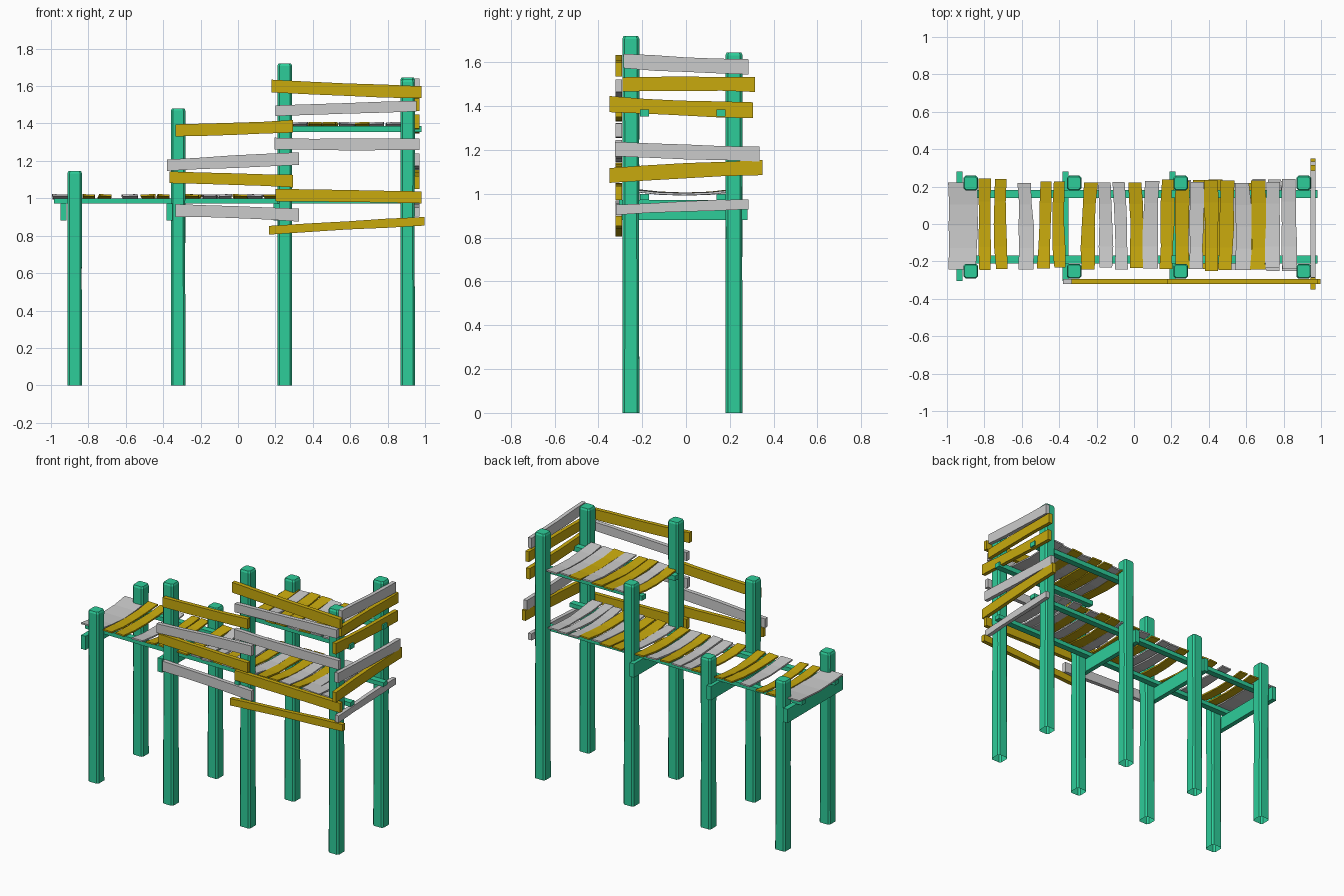
import bpy, bmesh, math, random
from mathutils import Vector

if "Cube" in bpy.data.objects:
    bpy.data.objects.remove(bpy.data.objects["Cube"])

random.seed(4)

def mat(name, c):
    m = bpy.data.materials.new(name)
    m.diffuse_color = (*c, 1)
    m.use_nodes = True
    m.node_tree.nodes["Principled BSDF"].inputs["Base Color"].default_value = m.diffuse_color
    return m

GREEN = mat("green paint", (0.027, 0.61, 0.32))
GOLD = mat("gold paint", (0.58, 0.40, 0.004))
GREY = mat("light grey paint", (0.60, 0.60, 0.60))
COL = {"o": GOLD, "g": GREY}

def loft(name, rings, material, cap_start=True):
    """Skin a list of equal-length point rings and cap the ends."""
    bm = bmesh.new()
    vs = [[bm.verts.new(p) for p in r] for r in rings]
    n = len(vs[0])
    for a, b in zip(vs, vs[1:]):
        for i in range(n):
            bm.faces.new((a[i], a[(i + 1) % n], b[(i + 1) % n], b[i]))
    if cap_start:
        bm.faces.new(vs[0][::-1])
    bm.faces.new(vs[-1])
    bmesh.ops.recalc_face_normals(bm, faces=bm.faces)
    me = bpy.data.meshes.new(name)
    bm.to_mesh(me)
    bm.free()
    me.materials.append(material)
    ob = bpy.data.objects.new(name, me)
    bpy.context.collection.objects.link(ob)
    return ob

def plank(name, p0, p1, wide, thick, material, sag=0.0, jitter=0.0, segs=4):
    """Board from p0 to p1 with half-extent vectors wide and thick; sag drops the middle."""
    p0, p1, wide, thick = map(Vector, (p0, p1, wide, thick))
    rings = []
    bend = random.uniform(-jitter, jitter)
    for k in range(segs + 1):
        t = k / segs
        arch = 4 * t * (1 - t)
        c = p0.lerp(p1, t) - Vector((0, 0, sag * arch)) + wide.normalized() * bend * arch
        w = wide * (1 + random.uniform(-1, 1) * jitter / wide.length * 0.5)
        rings.append([c + w + thick, c - w + thick, c - w - thick, c + w - thick])
    return loft(name, rings, material)

# posts: chamfered square section, small bevelled top, open foot
def post(name, x, y, h, r=0.039):
    rings = []
    for z, s in ((0, 1), (h * 0.5, 0.96), (h - 0.012, 1), (h, 0.86)):
        q, c = r * s, r * s * 0.72
        rings.append([(x + a, y + b, z) for a, b in
                      ((q, c), (c, q), (-c, q), (-q, c), (-q, -c), (-c, -q), (c, -q), (q, -c))])
    loft(name, rings, GREEN, cap_start=False)

POSTS = [(-0.873, 1.145, 1.135), (-0.32, 1.48, 1.14), (0.25, 1.72, 1.48), (0.907, 1.635, 1.645)]
for x, hf, hb in POSTS:
    post("front_post", x, -0.252, hf)
    post("back_post", x, 0.219, hb)

# cross beams bolted to the left of the post pairs
for x in (-0.932, -0.365, 0.205):
    plank("cross_beam", (x, -0.305, 0.927), (x, 0.28, 0.927), (0, 0, 0.046), (0.016, 0, 0), GREEN)

# long rails under both decks
for y in (-0.19, 0.16):
    plank("lower_rail", (-0.985, y, 0.985), (0.98, y, 0.985), (0, 0, 0.014), (0, 0.021, 0), GREEN)
    plank("upper_rail", (0.2, y, 1.37), (0.98, y, 1.37), (0, 0, 0.016), (0, 0.021, 0), GREEN)

# deck slats: (x min, x max, colour)
LOWER = [(-0.995, -0.84, "g"), (-0.83, -0.765, "o"), (-0.742, -0.677, "o"), (-0.62, -0.545, "g"),
         (-0.51, -0.445, "o"), (-0.43, -0.365, "o"), (-0.275, -0.2, "o"), (-0.19, -0.12, "g"),
         (-0.11, -0.04, "g"), (-0.025, 0.042, "o"), (0.055, 0.13, "g"), (0.142, 0.21, "o"),
         (0.23, 0.30, "g"), (0.31, 0.385, "o"), (0.395, 0.465, "o"), (0.475, 0.55, "g"),
         (0.56, 0.63, "o"), (0.64, 0.705, "g"), (0.715, 0.78, "g"), (0.79, 0.865, "g")]
UPPER = [(0.225, 0.295, "o"), (0.30, 0.37, "g"), (0.375, 0.45, "o"), (0.455, 0.53, "o"),
         (0.54, 0.62, "g"), (0.625, 0.7, "o"), (0.705, 0.78, "g"), (0.79, 0.87, "g")]

def slats(name, rows, z):
    for a, b, c in rows:
        x, w, tilt = (a + b) / 2, (b - a) / 2, random.uniform(-0.008, 0.008)
        plank(name, (x - tilt, -0.243 + random.uniform(-.01, .01), z),
              (x + tilt, 0.23 + random.uniform(-.012, .012), z),
              (w, 0, random.uniform(-0.002, 0.002)), (0, 0, 0.005), COL[c], sag=0.017, jitter=0.008)

slats("lower_deck_slat", LOWER, 1.016)
slats("upper_deck_slat", UPPER, 1.402)

# front fence boards: x0, z0, x1, z1, height, colour
FRONT = [(-0.335, 1.363, 0.295, 1.385, 0.064, "o"), (-0.38, 1.177, 0.325, 1.212, 0.064, "g"),
         (-0.365, 1.112, 0.295, 1.092, 0.064, "o"), (-0.335, 0.935, 0.325, 0.91, 0.066, "g"),
         (0.18, 1.60, 0.98, 1.567, 0.066, "o"), (0.20, 1.468, 0.955, 1.493, 0.06, "g"),
         (0.195, 1.292, 0.97, 1.29, 0.06, "g"), (0.20, 1.017, 0.98, 1.005, 0.062, "o"),
         (0.165, 0.829, 0.998, 0.877, 0.046, "o")]
for x0, z0, x1, z1, h, c in FRONT:
    plank("front_fence_board", (x0, -0.307, z0), (x1, -0.307, z1),
          (0, 0, h / 2), (0, 0.014, 0), COL[c], jitter=0.004)

# end fence boards on the right side: y0, z0, y1, z1, height, colour
END = [(-0.285, 1.607, 0.285, 1.58, 0.068, "g"), (-0.29, 1.50, 0.315, 1.50, 0.066, "o"),
       (-0.35, 1.41, 0.305, 1.382, 0.07, "o"), (-0.325, 1.205, 0.335, 1.182, 0.066, "g"),
       (-0.35, 1.084, 0.35, 1.12, 0.066, "o"), (-0.32, 0.927, 0.285, 0.952, 0.046, "g")]
for y0, z0, y1, z1, h, c in END:
    plank("end_fence_board", (0.957, y0, z0), (0.957, y1, z1),
          (0, 0, h / 2), (0.013, 0, 0), COL[c], jitter=0.004)
